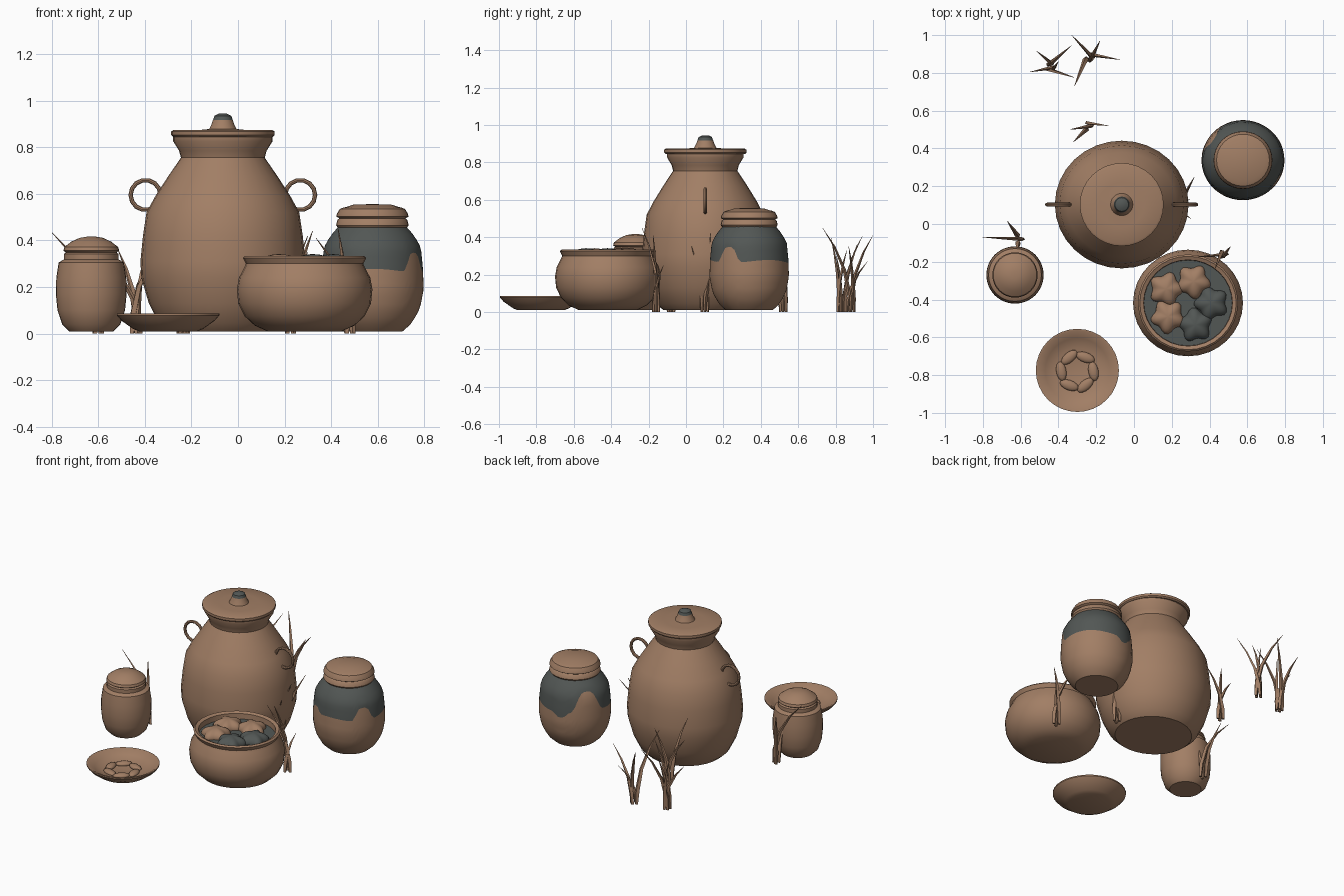
import bpy, bmesh, math
from mathutils import Vector

if "Cube" in bpy.data.objects:
    bpy.data.objects.remove(bpy.data.objects["Cube"])


def material(name, color):
    m = bpy.data.materials.new(name)
    m.diffuse_color = (*color, 1)
    m.use_nodes = True
    m.node_tree.nodes["Principled BSDF"].inputs["Base Color"].default_value = m.diffuse_color
    return m


CLAY = material("clay brown", (0.36, 0.21, 0.13))
GLAZE = material("dark grey glaze", (0.085, 0.095, 0.09))


def finish(bm, name, loc=(0, 0, 0), mats=(CLAY,), angle=35):
    bmesh.ops.remove_doubles(bm, verts=bm.verts, dist=1e-5)
    bmesh.ops.recalc_face_normals(bm, faces=bm.faces)
    me = bpy.data.meshes.new(name)
    bm.to_mesh(me)
    bm.free()
    ob = bpy.data.objects.new(name, me)
    ob.location = loc
    bpy.context.collection.objects.link(ob)
    for m in mats:
        me.materials.append(m)
    bpy.ops.object.select_all(action='DESELECT')
    ob.select_set(True)
    bpy.context.view_layer.objects.active = ob
    bpy.ops.object.shade_smooth_by_angle(angle=math.radians(angle))
    return ob


def skin(bm, rings, dark_from=None):
    """Join rings of points with quads; rows from dark_from up use the second material."""
    rows = [[bm.verts.new(p) for p in ring] for ring in rings]
    for i, (a, b) in enumerate(zip(rows, rows[1:])):
        for j in range(len(a)):
            k = (j + 1) % len(a)
            f = bm.faces.new((a[j], a[k], b[k], b[j]))
            f.material_index = int(dark_from is not None and i >= dark_from)
    return rows


def lathe(name, profile, x, y, squash=1.0, mats=(CLAY,), dark_from=None, n=32):
    bm = bmesh.new()
    skin(bm, [[(r * math.cos(t), r * squash * math.sin(t), z)
               for t in (math.tau * j / n for j in range(n))] for r, z in profile], dark_from)
    return finish(bm, name, (x, y, 0), mats)


# Large lidded pot
PX, PY = -0.065, 0.103
lathe("large_pot", [(0, .01), (.235, .01), (.275, .045), (.318, .13), (.35, .24), (.354, .31),
                    (.343, .42), (.328, .52), (.29, .59), (.235, .675), (.18, .755), (.188, .785),
                    (.213, .825), (.213, .845), (0, .845)], PX, PY, .955)
lathe("large_pot_lid", [(0, .845), (.215, .845), (.222, .852), (.222, .868), (.21, .875), (.12, .872),
                        (.062, .878), (0, .878)], PX, PY, .99)
lathe("large_pot_knob", [(0, .87), (.06, .876), (.048, .9), (.042, .918), (.036, .935), (.018, .944),
                         (0, .945)], PX, PY, mats=(CLAY, GLAZE), dark_from=3)

# Ring handles on the large pot
for side, label in ((-1, "left"), (1, "right")):
    bpy.ops.mesh.primitive_torus_add(location=(PX + side * .332, PY, .595), rotation=(math.pi / 2, 0, 0),
                                     major_segments=14, minor_segments=8,
                                     major_radius=.064, minor_radius=.0095)
    handle = bpy.context.object
    handle.name = label + "_handle"
    handle.data.materials.append(CLAY)
    bpy.ops.object.shade_smooth_by_angle(angle=math.radians(40))

# Glazed jar: the glaze edge is a wavy ring in the mesh
JAR = [(.13, .01), (.17, .045), (.205, .11), (.22, .19), (.217, .28), (.208, .37), (.18, .42), (.145, .46)]


def jar_radius(z):
    for (r0, z0), (r1, z1) in zip(JAR, JAR[1:]):
        if z <= z1:
            return r0 + (r1 - r0) * (z - z0) / (z1 - z0)
    return JAR[-1][0]


def glaze_edge(t):
    z = .27 + .008 * math.sin(3 * t)
    for mid, width, rise in ((-32, 14, .085), (145, 20, .12), (235, 12, .04), (100, 10, -.03)):
        d = (math.degrees(t) - mid + 180) % 360 - 180
        z += rise * math.exp(-(d / width) ** 4)
    return z


bm = bmesh.new()
rings = []
for i in range(17):
    ring = []
    for j in range(64):
        t = math.tau * j / 64
        e = glaze_edge(t)
        z = .01 + (e - .01) * i / 9 if i <= 9 else e + (.46 - e) * (i - 9) / 7
        r = jar_radius(z)
        ring.append((r * math.cos(t), r * .965 * math.sin(t), z))
    rings.append(ring)
rows = skin(bm, rings, dark_from=9)
bm.faces.new(rows[0])
finish(bm, "glazed_jar", (.577, .338, 0), (CLAY, GLAZE))
lathe("glazed_jar_lid", [(0, .455), (.148, .455), (.156, .465), (.15, .488), (.142, .495), (.155, .502),
                         (.152, .515), (.14, .535), (.125, .541), (.115, .543), (.08, .554), (0, .556)],
      .577, .338, .98)

# Small lidded jar
lathe("small_jar", [(0, .01), (.095, .01), (.125, .04), (.145, .1), (.152, .17), (.15, .24), (.14, .305),
                    (.115, .32), (0, .32)], -.63, -.27)
lathe("small_jar_lid", [(0, .31), (.112, .31), (.118, .318), (.118, .342), (.108, .348), (.12, .356),
                        (.115, .372), (.085, .395), (.05, .411), (.02, .416), (0, .416)], -.63, -.27)

# Bowl with soup and star-shaped dumplings
BX, BY = .286, -.418
lathe("bowl", [(0, .01), (.16, .01), (.215, .035), (.258, .075), (.285, .13), (.291, .19), (.282, .24),
               (.258, .285), (.252, .3), (.265, .325), (.255, .334), (.235, .325), (.232, .26), (0, .26)],
      BX, BY, .97)
lathe("soup", [(0, .27), (.238, .27), (.238, .29), (0, .29)], BX, BY, .97, (GLAZE,))
DUMPLINGS = [(.17, -.345, CLAY), (.315, -.305, CLAY), (.18, -.49, CLAY), (.41, -.42, GLAZE), (.325, -.535, GLAZE)]
for i, (x, y, mat) in enumerate(DUMPLINGS):
    bm = bmesh.new()
    bmesh.ops.create_uvsphere(bm, u_segments=30, v_segments=12, radius=1)
    for v in bm.verts:
        t = math.atan2(v.co.y, v.co.x)
        s = .082 * (1 + .14 * math.cos(5 * t + i))
        v.co = (v.co.x * s, v.co.y * s, v.co.z * .048)
    finish(bm, f"dumpling_{i + 1}", (x, y, .293), (mat,), 60)

# Shallow plate with a ring of six morsels
lathe("plate", [(0, .01), (.125, .01), (.15, .02), (.2, .055), (.22, .078), (.22, .086), (.21, .086),
                (.17, .06), (.12, .04), (0, .034)], -.3, -.775)
for i in range(6):
    t = math.tau * i / 6
    bm = bmesh.new()
    bmesh.ops.create_uvsphere(bm, u_segments=14, v_segments=8, radius=1)
    for v in bm.verts:
        v.co = (v.co.x * .028, v.co.y * .05 + .012 * v.co.x, v.co.z * .016)
    ob = finish(bm, f"morsel_{i + 1}", (-.3 + .085 * math.cos(t), -.78 + .085 * math.sin(t), .042), angle=60)
    ob.rotation_euler.z = t + .35

# Grass clumps: base point, then the tip of each blade
CLUMPS = [
    ((-.44, .83), [(-.55, .805, .3), (-.515, .915, .36), (-.33, .945, .41), (-.315, .775, .4), (-.40, .86, .33)]),
    ((-.235, .88), [(-.33, 1.0, .41), (-.075, .87, .35), (-.315, .73, .45), (-.18, .97, .27)]),
    ((-.24, .52), [(-.34, .5, .3), (-.135, .52, .33), (-.32, .435, .42)]),
    ((-.605, -.08), [(-.8, -.07, .435), (-.67, .015, .36), (-.62, -.16, .3)]),
    ((.475, -.16), [(.335, -.175, .41), (.43, -.235, .45), (.51, -.12, .25)]),
    ((.22, .1), [(.32, .25, .44), (.3, .13, .42), (.3, .03, .35)]),
]
for c, ((bx, by), tips) in enumerate(CLUMPS):
    bm = bmesh.new()
    for k, tip in enumerate(tips):
        tip = Vector(tip)
        a = math.tau * k / len(tips)
        base = Vector((bx + .018 * math.cos(a), by + .018 * math.sin(a), 0))
        rings = []
        for f, bend, r in ((0, 0, .011), (.2, .04, .016), (.5, .22, .013), (.78, .58, .008), (1, 1, .0012)):
            p = base.lerp(tip, bend)
            p.z = tip.z * f
            rings.append([(p.x + r * math.cos(a + q), p.y + r * .7 * math.sin(a + q), p.z)
                          for q in (0, math.pi / 2, math.pi, 1.5 * math.pi)])
        rows = skin(bm, rings)
        bm.faces.new(rows[0])
        bm.faces.new(rows[-1])
    finish(bm, f"grass_clump_{c + 1}", angle=30)
